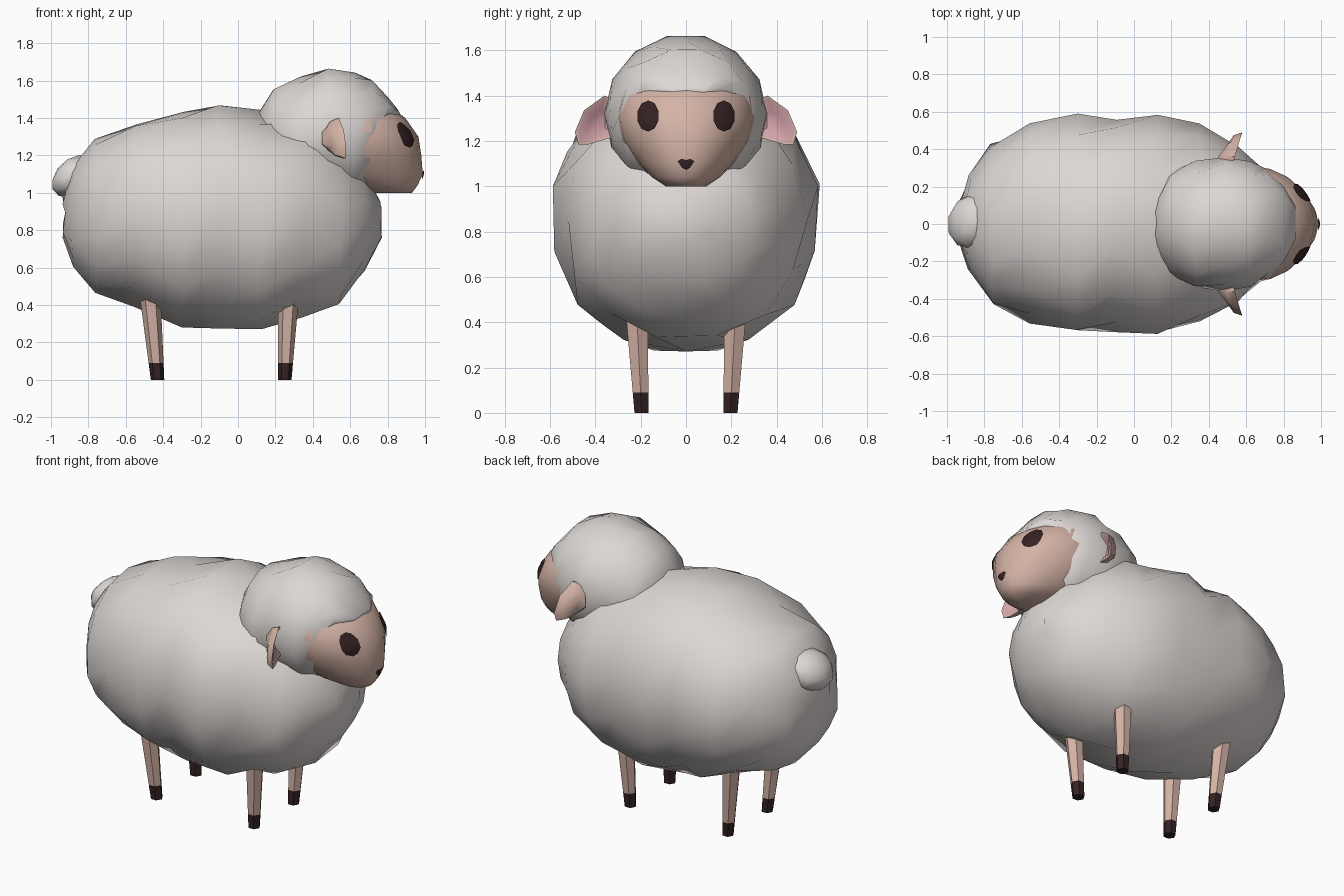
import bpy, bmesh, math, random
from mathutils import Vector
from mathutils.bvhtree import BVHTree

if "Cube" in bpy.data.objects:
    bpy.data.objects.remove(bpy.data.objects["Cube"])

random.seed(4)


def material(name, rgb):
    m = bpy.data.materials.new(name)
    m.diffuse_color = (*rgb, 1)
    m.use_nodes = True
    m.node_tree.nodes["Principled BSDF"].inputs["Base Color"].default_value = m.diffuse_color
    return m


WOOL = material("wool", (0.72, 0.68, 0.66))
SKIN = material("skin", (0.66, 0.45, 0.38))
PINK = material("inner_ear_pink", (0.66, 0.37, 0.41))
DARK = material("dark_brown", (0.035, 0.016, 0.017))


def finish(bm, name, mats, angle=60, closed=True):
    if closed:
        bmesh.ops.recalc_face_normals(bm, faces=bm.faces)
    me = bpy.data.meshes.new(name)
    bm.to_mesh(me)
    for m in mats:
        me.materials.append(m)
    ob = bpy.data.objects.new(name, me)
    bpy.context.collection.objects.link(ob)
    bpy.context.view_layer.objects.active = ob
    ob.select_set(True)
    bpy.ops.object.shade_smooth_by_angle(angle=math.radians(angle))
    ob.select_set(False)
    return ob


def loft(rings):
    """Bridge equal-length rings of points and cap both ends."""
    bm = bmesh.new()
    vs = [[bm.verts.new(p) for p in r] for r in rings]
    n = len(vs[0])
    for a, b in zip(vs, vs[1:]):
        for i in range(n):
            j = (i + 1) % n
            bm.faces.new((a[i], a[j], b[j], b[i]))
    bm.faces.new(vs[0])
    bm.faces.new(vs[-1])
    return bm


def power(v, e):
    return math.copysign(abs(v) ** (2 / e), v)


def wool_rings(stations, sides, jitter, e):
    """Upright rounded sections (x, bottom, top, half width), made lumpy."""
    rings = []
    for x, zb, zt, hw in stations:
        ring = []
        for i in range(sides):
            a = math.tau * (i + 0.5 * (len(rings) % 2)) / sides
            k = 1 + random.uniform(-jitter, jitter)
            ring.append((x + random.uniform(-jitter, jitter) * 0.4,
                         hw * k * power(math.sin(a), e),
                         (zb + zt) / 2 + (zt - zb) / 2 * k * power(math.cos(a), e)))
        rings.append(ring)
    return rings


# Body fleece
body = [(-0.93, 0.75, 0.98, 0.12), (-0.88, 0.60, 1.14, 0.26), (-0.76, 0.46, 1.29, 0.43),
        (-0.55, 0.385, 1.38, 0.54), (-0.30, 0.29, 1.44, 0.59), (-0.10, 0.27, 1.47, 0.565),
        (0.12, 0.28, 1.43, 0.59), (0.35, 0.33, 1.38, 0.53), (0.55, 0.41, 1.25, 0.43),
        (0.68, 0.58, 1.10, 0.30), (0.76, 0.76, 0.95, 0.12)]
finish(loft(wool_rings(body, 14, 0.025, 2.15)), "body_fleece", [WOOL])

# Head fleece with the fringe over the forehead
head = [(0.11, 1.25, 1.43, 0.13), (0.19, 1.02, 1.56, 0.27), (0.33, 0.97, 1.62, 0.345),
        (0.48, 0.97, 1.67, 0.36), (0.62, 0.97, 1.645, 0.34), (0.72, 1.03, 1.61, 0.29),
        (0.80, 1.37, 1.51, 0.20), (0.86, 1.40, 1.44, 0.09)]
finish(loft(wool_rings(head, 14, 0.012, 2.0)), "head_fleece", [WOOL])

# Face: stacked ellipses (z, centre x, half depth, half width)
face_rings = [[(xc + a * math.cos(t), w * math.sin(t), z)
               for t in (math.tau * i / 20 for i in range(20))]
              for z, xc, a, w in [(1.00, 0.82, 0.11, 0.09), (1.04, 0.75, 0.21, 0.15),
                                  (1.10, 0.66, 0.328, 0.21), (1.20, 0.62, 0.36, 0.285),
                                  (1.30, 0.62, 0.345, 0.31), (1.40, 0.60, 0.295, 0.295),
                                  (1.48, 0.57, 0.22, 0.24)]]
bm = loft(face_rings)
bmesh.ops.recalc_face_normals(bm, faces=bm.faces)
skin_tree = BVHTree.FromBMesh(bm)
finish(bm, "face", [SKIN])


def plate(name, outline, mat):
    """Thin patch laid onto the face by projecting along x."""
    cy = sum(p[0] for p in outline) / len(outline)
    cz = sum(p[1] for p in outline) / len(outline)
    bm = bmesh.new()

    def drop(y, z):
        hit = skin_tree.ray_cast(Vector((2, y, z)), Vector((-1, 0, 0)))
        return bm.verts.new(hit[0] + hit[1] * 0.008)

    n = len(outline)
    rings = [[drop(cy + (y - cy) * s, cz + (z - cz) * s) for y, z in outline]
             for s in (1, 0.66, 0.33)]
    for a, b in zip(rings, rings[1:]):
        for i in range(n):
            j = (i + 1) % n
            bm.faces.new((a[i], a[j], b[j], b[i]))
    bm.faces.new(rings[-1])
    bm.normal_update()
    if sum(f.normal.x for f in bm.faces) < 0:
        bmesh.ops.reverse_faces(bm, faces=bm.faces)
    finish(bm, name, [mat], closed=False)


# Nose
plate("nose", [(-0.035, 1.11), (-0.018, 1.12), (0, 1.115), (0.018, 1.12), (0.035, 1.11),
               (0.016, 1.085), (0, 1.075), (-0.016, 1.085)], DARK)

EAR = [(0.31, 1.38), (0.36, 1.40), (0.45, 1.335), (0.49, 1.24), (0.475, 1.185),
       (0.43, 1.185), (0.31, 1.22)]

for side, label in ((-1, "right"), (1, "left")):
    # Eye
    eye = [(side * 0.163 + 0.047 * math.sin(t), 1.308 + 0.067 * math.cos(t))
           for t in (math.tau * i / 10 for i in range(10))]
    plate(label + "_eye", eye, DARK)

    # Ear: pink hollow in front, rounded skin behind
    def ear_ring(scale, dx):
        return [(0.53 + 0.3 * (y - 0.33) + dx, side * (0.39 + (y - 0.39) * scale),
                 1.285 + (z - 1.285) * scale) for y, z in EAR]
    bm = loft([ear_ring(0.4, -0.03), ear_ring(0.88, -0.003), ear_ring(1, 0),
               ear_ring(0.85, -0.045), ear_ring(0.4, -0.075)])
    bm.faces.ensure_lookup_table()
    n = len(EAR)
    for f in list(bm.faces[:n]) + [bm.faces[4 * n]]:
        f.material_index = 1
    finish(bm, label + "_ear", [SKIN, PINK], 45)

    # Legs with dark hooves
    for x0, x1, end in ((0.25, 0.27, "front"), (-0.43, -0.47, "back")):
        rings = []
        for z in (0, 0.09, 0.25, 0.52):
            t = z / 0.45
            r = 0.036 + 0.02 * t
            cx, cy = x0 + (x1 - x0) * t, side * (0.196 + 0.022 * t)
            rings.append([(cx + r * math.cos(math.tau * i / 6), cy + r * math.sin(math.tau * i / 6), z)
                          for i in range(6)])
        bm = loft(rings)
        for f in bm.faces:
            f.material_index = int(f.calc_center_median().z < 0.09)
        finish(bm, f"{end}_{label}_leg", [SKIN, DARK], 40)

# Tail tuft
bm = bmesh.new()
bmesh.ops.create_icosphere(bm, subdivisions=2, radius=1)
for v in bm.verts:
    k = 1 + random.uniform(-0.04, 0.04)
    p = v.co * k
    v.co = (-0.875 + 0.12 * p.x + 0.02 * p.z, 0.015 + 0.145 * p.y + 0.02 * p.x,
            1.09 + 0.112 * p.z + 0.02 * p.x)
finish(bm, "tail", [WOOL])
